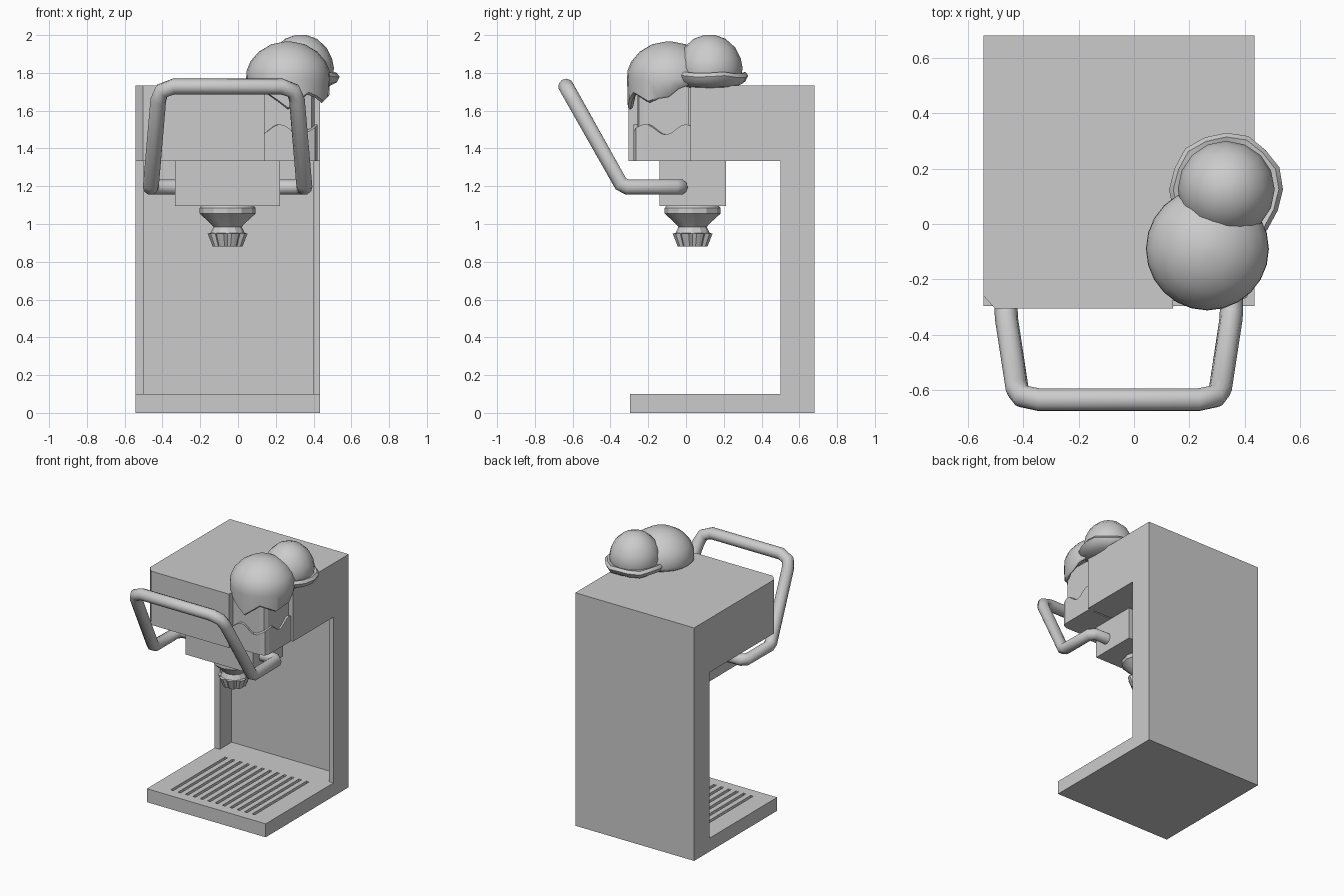
import bpy, bmesh, math
from mathutils import Vector

if "Cube" in bpy.data.objects:
    bpy.data.objects.remove(bpy.data.objects["Cube"])

CX = -0.055  # machine centre line


def make(name, verts, faces, smooth=None):
    me = bpy.data.meshes.new(name)
    me.from_pydata(verts, [], faces)
    bm = bmesh.new()
    bm.from_mesh(me)
    bmesh.ops.remove_doubles(bm, verts=bm.verts, dist=1e-5)
    bmesh.ops.recalc_face_normals(bm, faces=bm.faces)
    bm.to_mesh(me)
    bm.free()
    ob = bpy.data.objects.new(name, me)
    bpy.context.collection.objects.link(ob)
    if smooth:
        activate(ob)
        bpy.ops.object.shade_smooth_by_angle(angle=math.radians(smooth))
    return ob


def activate(ob):
    bpy.ops.object.select_all(action='DESELECT')
    ob.select_set(True)
    bpy.context.view_layer.objects.active = ob


def prism(name, pts, lo, hi, axis='z'):
    """Extrude a 2D outline along z (points x, y) or x (points y, z)."""
    n = len(pts)
    put = (lambda p, h: (p[0], p[1], h)) if axis == 'z' else (lambda p, h: (h, p[0], p[1]))
    verts = [put(p, lo) for p in pts] + [put(p, hi) for p in pts]
    faces = [list(range(n)), list(range(n, 2 * n))]
    faces += [[i, (i + 1) % n, n + (i + 1) % n, n + i] for i in range(n)]
    return make(name, verts, faces)


def box(name, x0, x1, y0, y1, z0, z1):
    return prism(name, [(x0, y0), (x1, y0), (x1, y1), (x0, y1)], z0, z1)


def rings(name, centre, rows, n, smooth=None):
    """Skin rings; each row is a function angle index -> (radius, z)."""
    verts, faces = [], []
    for row in rows:
        for i in range(n):
            r, z = row(i) if callable(row) else row
            a = 2 * math.pi * i / n
            verts.append((centre[0] + r * math.cos(a), centre[1] + r * math.sin(a), z))
    for k in range(len(rows) - 1):
        for i in range(n):
            j = (i + 1) % n
            faces.append([k * n + i, k * n + j, k * n + n + j, k * n + n + i])
    faces += [list(range(n)), list(range((len(rows) - 1) * n, len(rows) * n))]
    return make(name, verts, faces, smooth)


def cut(ob, cutter):
    cutter.hide_render = True
    m = ob.modifiers.new('cut', 'BOOLEAN')
    m.operation, m.solver, m.object = 'DIFFERENCE', 'EXACT', cutter
    activate(ob)
    bpy.ops.object.modifier_apply(modifier=m.name)
    bpy.data.objects.remove(cutter, do_unlink=True)


# Casing: C-shaped side profile, with recess, corner bay and chamfer cut out
casing = prism('casing', [(-.296, 0), (.68, 0), (.68, 1.733), (-.305, 1.733),
                          (-.305, 1.333), (.5, 1.333), (.5, .1), (-.296, .1)],
               -.543, .435, 'x')
cut(casing, box('recess_cutter', -.5, .397, .4, .64, .1, 1.333))
cut(casing, box('bay_cutter', .14, .6, -.5, .025, 1.2, 1.9))
cut(casing, prism('chamfer_cutter', [(-.543 - .1, -.257 + .107), (-.5 + .1, -.305 - .112),
                                     (-.7, -.45)], 1.2, 1.9))

# Drip tray slots
for i in range(12):
    x = CX - .335 + i * .67 / 11
    cut(casing, box('slot_cutter', x - .011, x + .011, -.22, .42, .08, .15))

# Dispensing head
box('dispensing_head', CX - .278, CX + .278, -.14, .212, 1.095, 1.333)

# Nozzle and star-shaped tip
rings('nozzle', (CX, .035), [(.135, 1.1), (.148, 1.085), (.148, 1.055), (.093, 1.005),
                             (.075, .985), (.092, .95), (.06, .94)], 12, 25)


def star(r, z):
    return lambda i: (r * (.86 if i % 4 == 0 else 1), z)


rings('nozzle_tip', (CX, .035), [(.06, .955), star(.108, .95), star(.08, .88),
                                 star(.062, .88), (.05, .92)], 32)

# Lever handle: mirrored path swept with a round section
half = [(.2, -.03, 1.195), (.375, -.03, 1.195), (.405, -.06, 1.195), (.407, -.31, 1.195),
        (.405, -.345, 1.213), (.367, -.595, 1.657), (.348, -.622, 1.705), (.285, -.635, 1.728)]
path = half + [(-x, y, z) for x, y, z in reversed(half)]
cu = bpy.data.curves.new('lever_handle', 'CURVE')
cu.dimensions = '3D'
cu.bevel_depth, cu.bevel_resolution, cu.use_fill_caps = .042, 3, True
sp = cu.splines.new('POLY')
sp.points.add(len(path) - 1)
for p, (x, y, z) in zip(sp.points, path):
    p.co = (CX + x, y, z, 1)
handle = bpy.data.objects.new('lever_handle', cu)
bpy.context.collection.objects.link(handle)
activate(handle)
bpy.ops.object.convert(target='MESH')
bpy.ops.object.shade_smooth_by_angle(angle=math.radians(50))

# Cone body set into the corner bay
prism('cone_body', [(.14, -.257), (.357, -.257), (.39, -.25), (.405, -.225),
                    (.405, .015), (.14, .015)], 1.333, 1.75)

# Wavy wrapper around the lower part of the cone body
corners = [Vector(c) for c in [(.14, -.278), (.375, -.278), (.408, -.265), (.42, -.23), (.42, .025)]]
outline = []
for a, b in zip(corners, corners[1:]):
    steps = max(1, round((b - a).length / .025))
    outline += [a.lerp(b, k / steps) for k in range(steps)]
outline.append(corners[-1])
n = len(outline)
verts = []
for k, p in enumerate(outline):
    z = 1.5 + .028 * math.sin(k / (n - 1) * 5 * math.pi - .8)
    q = p + Vector((.14 - p.x, .025 - p.y)) * .14
    verts += [(p.x, p.y, 1.333), (p.x, p.y, z), (q.x, q.y, z), (q.x, q.y, 1.333)]
faces = [[k * 4 + s, k * 4 + (s + 1) % 4, k * 4 + 4 + (s + 1) % 4, k * 4 + 4 + s]
         for k in range(n - 1) for s in range(4)]
faces += [[0, 1, 2, 3], [4 * n - 4, 4 * n - 3, 4 * n - 2, 4 * n - 1]]
make('wavy_wrapper', verts, faces)

# Melting scoop: dome whose hem hangs in drips
N = 24


def hem(i):
    a = (i * 360 / N + 180) % 360 - 180
    z = 1.735 - .03 * (-130 < a < 10)
    for centre, depth, width in [(-90, .1, 20), (-30, .065, 20), (-135, .03, 15), (5, .03, 15)]:
        z -= depth * math.exp(-((a - centre) / width) ** 2)
    return z


rings('melting_scoop', (.265, -.09),
      [(.02, 1.965), (.09, 1.951), (.155, 1.912), (.2, 1.86), (.22, 1.81), (.222, 1.765),
       lambda i: (.218, hem(i) + .01), lambda i: (.205, hem(i)),
       lambda i: (.19, hem(i) + .015), (.17, 1.74)], N, 50)

# Round scoop with a squashed skirt
def skirt(r, z):
    return lambda i: (r * (1 + .02 * math.sin(i * 2.4)), z + .006 * math.sin(i * 1.9))


rings('round_scoop', (.333, .125),
      [(.03, 2.0), (.085, 1.98), (.135, 1.935), (.165, 1.875), (.175, 1.825), (.17, 1.795),
       skirt(.19, 1.80), skirt(.205, 1.78), skirt(.19, 1.75), (.14, 1.725), (.05, 1.715)], 16, 45)
